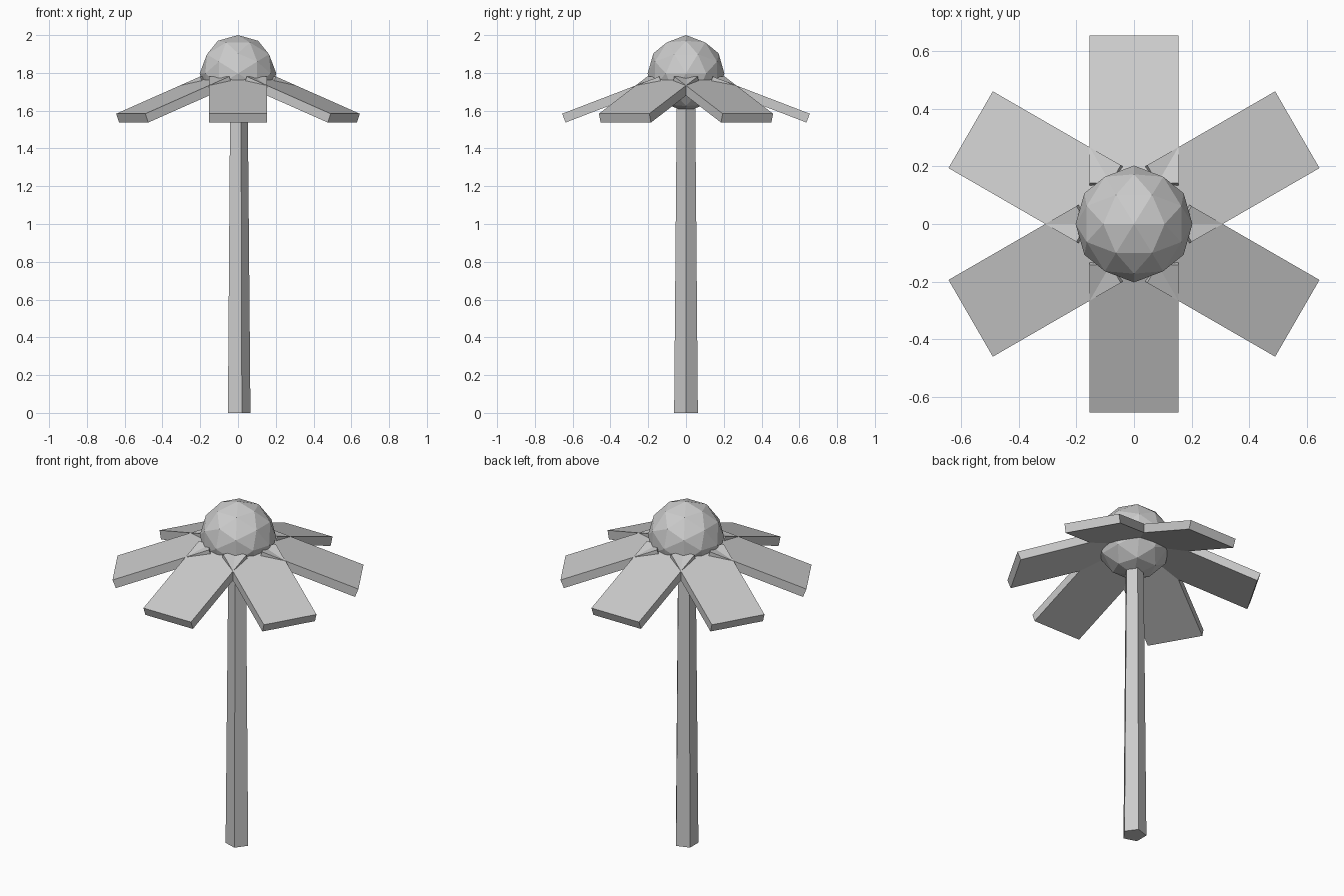
import bpy
import bmesh
from math import radians, cos, sin, tau
from mathutils import Matrix

if "Cube" in bpy.data.objects:
    bpy.data.objects.remove(bpy.data.objects["Cube"], do_unlink=True)

grey = bpy.data.materials.new("plain_grey")
grey.use_nodes = True
colour = (0.6, 0.6, 0.6, 1)
grey.diffuse_color = colour
grey.node_tree.nodes["Principled BSDF"].inputs["Base Color"].default_value = colour


def make_object(name, bm):
    bmesh.ops.recalc_face_normals(bm, faces=bm.faces)
    mesh = bpy.data.meshes.new(name)
    bm.to_mesh(mesh)
    bm.free()
    mesh.materials.append(grey)
    obj = bpy.data.objects.new(name, mesh)
    bpy.context.collection.objects.link(obj)
    return obj


# Tapered five-sided stem, one corner facing +x
def build_stem(sides=5, bottom_radius=0.066, top_radius=0.051, height=1.7):
    bm = bmesh.new()
    rings = []
    for radius, z in ((bottom_radius, 0), (top_radius, height)):
        angles = [tau * i / sides for i in range(sides)]
        rings.append([bm.verts.new((radius * cos(a), radius * sin(a), z)) for a in angles])
    low, high = rings
    for i in range(sides):
        j = (i + 1) % sides
        bm.faces.new((low[i], low[j], high[j], high[i]))
    bm.faces.new(low[::-1])
    bm.faces.new(high)
    make_object("stem", bm)


# Faceted flower centre, turned so that an edge lies along x on top
def build_centre(radius=0.203):
    bm = bmesh.new()
    place = Matrix.Translation((0, 0, 2 - radius)) @ Matrix.Rotation(radians(-31.717), 4, "Y")
    bmesh.ops.create_icosphere(bm, subdivisions=2, radius=radius, matrix=place)
    make_object("flower_centre", bm)


# Flat petal that droops outward from its upper inner edge
def build_petal(index, length=0.55, width=0.308, thickness=0.05, droop=21):
    bm = bmesh.new()
    place = (Matrix.Rotation(radians(30 + 60 * index), 4, "Z")
             @ Matrix.Translation((0.142, 0, 1.781))
             @ Matrix.Rotation(radians(droop), 4, "Y")
             @ Matrix.Translation((length / 2, 0, -thickness / 2))
             @ Matrix.Diagonal((length, width, thickness, 1)))
    bmesh.ops.create_cube(bm, size=1, matrix=place)
    make_object(f"petal_{index + 1}", bm)


build_stem()
build_centre()
for i in range(6):
    build_petal(i)
